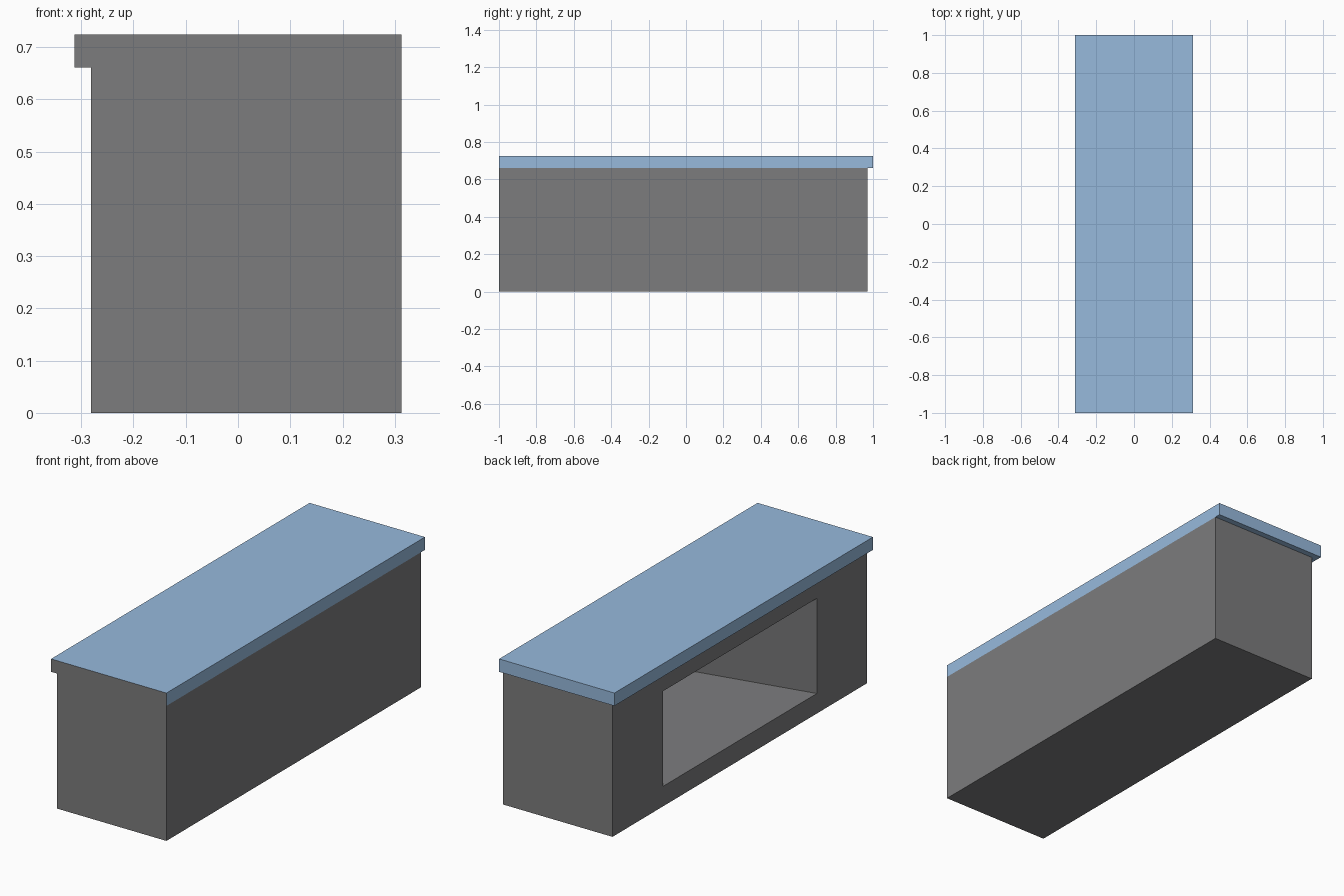
import bpy, bmesh
from mathutils import Vector

if "Cube" in bpy.data.objects:
    bpy.data.objects.remove(bpy.data.objects["Cube"])


def material(name, rgb):
    m = bpy.data.materials.new(name)
    m.diffuse_color = (*rgb, 1)
    m.use_nodes = True
    m.node_tree.nodes["Principled BSDF"].inputs["Base Color"].default_value = m.diffuse_color
    return m


def box(lo, hi):
    lo, hi = Vector(lo), Vector(hi)
    bm = bmesh.new()
    bmesh.ops.create_cube(bm, size=1)
    for v in bm.verts:
        v.co = (lo + hi) / 2 + v.co * (hi - lo)
    return bm


def face_towards(bm, direction):
    bm.normal_update()
    return max(bm.faces, key=lambda f: f.normal.dot(Vector(direction)))


def finish(bm, name, mats):
    bm.normal_update()
    mesh = bpy.data.meshes.new(name)
    bm.to_mesh(mesh)
    bm.free()
    for m in mats:
        mesh.materials.append(m)
    bpy.context.collection.objects.link(bpy.data.objects.new(name, mesh))


def ring(bm, face, x, centre, half):
    """Add an edge ring inside the face and move its centre face to a rectangle."""
    bmesh.ops.inset_individual(bm, faces=[face], thickness=0.01)
    mid = face.calc_center_median()
    for v in face.verts:
        sy = 1 if v.co.y > mid.y else -1
        sz = 1 if v.co.z > mid.z else -1
        v.co = (x, centre[0] + sy * half[0], centre[1] + sz * half[1])


grey = material("grey", (0.2, 0.2, 0.205))
blue = material("blue", (0.31, 0.49, 0.72))

# Body with a tapering recess in its left side
body = box((-0.281, -1, 0), (0.3125, 0.97, 0.661))
left = face_towards(body, (-1, 0, 0))
centre, half = (-0.015, 0.331), (0.596, 0.233)
ring(body, left, -0.281, centre, half)
taper = 0.27
ring(body, left, 0.15, centre, [h * taper for h in half])
finish(body, "counter_body", [grey])

# Overhanging top slab, its front end left grey
slab = box((-0.3125, -1, 0.661), (0.3125, 1, 0.724))
face_towards(slab, (0, -1, 0)).material_index = 1
finish(slab, "counter_top", [blue, grey])
